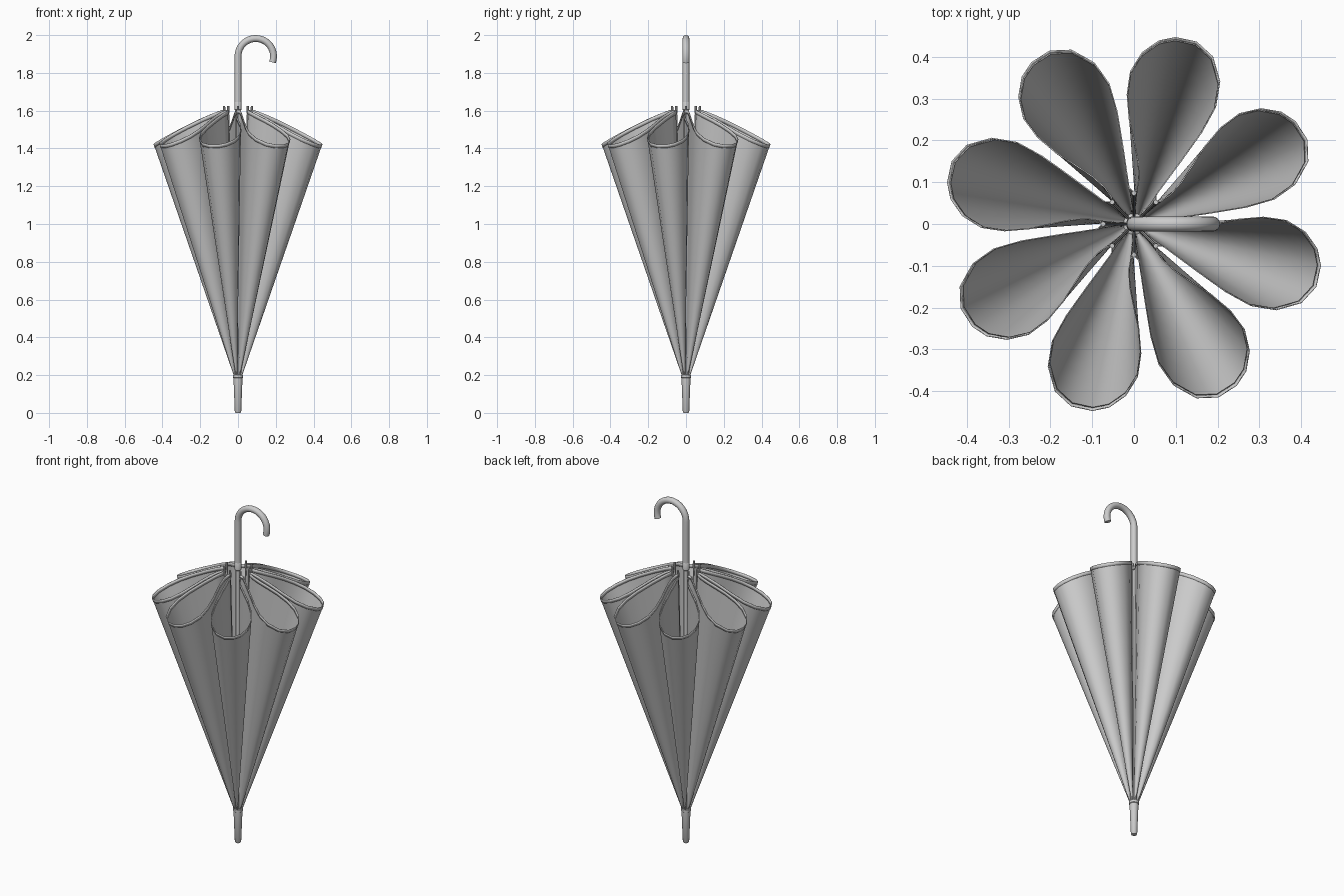
import bpy, bmesh, math
from mathutils import Vector, Matrix

if "Cube" in bpy.data.objects:
    bpy.data.objects.remove(bpy.data.objects["Cube"])


def smooth(ob, angle=40):
    bpy.ops.object.select_all(action='DESELECT')
    ob.select_set(True)
    bpy.context.view_layer.objects.active = ob
    bpy.ops.object.shade_smooth_by_angle(angle=math.radians(angle))


def grid_mesh(name, rows, caps=False, angle=40):
    """Skin closed rings of points into a tube-like mesh."""
    bm = bmesh.new()
    rings = [[bm.verts.new(p) for p in row] for row in rows]
    n = len(rows[0])
    for a, b in zip(rings, rings[1:]):
        for i in range(n):
            j = (i + 1) % n
            bm.faces.new((a[i], a[j], b[j], b[i]))
    if caps:
        bm.faces.new(rings[0][::-1])
        bm.faces.new(rings[-1])
    bmesh.ops.recalc_face_normals(bm, faces=bm.faces)
    me = bpy.data.meshes.new(name)
    bm.to_mesh(me)
    bm.free()
    ob = bpy.data.objects.new(name, me)
    bpy.context.collection.objects.link(ob)
    smooth(ob, angle)
    return ob


def lathe(name, profile, sides=20):
    rows = [[(r * math.cos(a), r * math.sin(a), z)
             for a in (math.tau * k / sides for k in range(sides))]
            for r, z in profile]
    return grid_mesh(name, rows, caps=True)


def tube(name, path, radius, sides=16):
    """Round tube along a path lying in a vertical plane."""
    pts = [Vector(p) for p in path]
    rows = []
    side = Vector((0, 1, 0))
    for i, p in enumerate(pts):
        t = (pts[min(i + 1, len(pts) - 1)] - pts[max(i - 1, 0)]).normalized()
        u = side.cross(t).normalized()
        rows.append([p + radius * (u * math.cos(a) + side * math.sin(a))
                     for a in (math.tau * k / sides for k in range(sides))])
    return grid_mesh(name, rows, caps=True)


# Tapered tip, shaft and handle collar
lathe("tip", [(0.014, 0), (0.017, 0.005), (0.024, 0.185), (0.027, 0.187), (0.027, 0.2), (0.02, 0.205)])
lathe("shaft", [(0.012, 0.19), (0.012, 1.64)])
lathe("handle_collar", [(0.013, 1.6), (0.019, 1.605), (0.019, 1.645), (0.016, 1.65)])

# Hooked handle
R, cz = 0.094, 1.888
hook = [(0, 0, 1.64), (0, 0, 1.75), (0, 0, 1.85)]
for k in range(25):
    a = math.radians(180 - 200 * k / 24)
    hook.append((R + R * math.cos(a), 0, cz + R * math.sin(a)))
tube("handle", hook, 0.018)

# Rim outline of one folded lobe, from one rib to the next (seen from above)
lobe = [(0.075, 0.0), (0.082, -0.007), (0.11, -0.012), (0.15, -0.010), (0.20, 0.0),
        (0.25, 0.011), (0.31, 0.016), (0.365, 0.008), (0.41, -0.02), (0.438, -0.06),
        (0.446, -0.10), (0.435, -0.15), (0.40, -0.188), (0.34, -0.205), (0.28, -0.195),
        (0.22, -0.162), (0.15, -0.112), (0.10, -0.075), (0.07, -0.053)]
rim, base = [], []
for k in range(8):
    rot = Matrix.Rotation(-math.tau * k / 8, 3, 'Z')
    for i, (x, y) in enumerate(lobe):
        t = max(0, (math.hypot(x, y) - 0.075) / 0.385)
        rim.append(rot @ Vector((x, y, 1.605 - 0.185 * t ** 1.2)))
        a = -math.tau / 8 * i / len(lobe)
        base.append(rot @ Vector((0.023 * math.cos(a), 0.023 * math.sin(a), 0.195)))


def canopy_ring(t):
    return [b.lerp(r, t) for b, r in zip(base, rim)]


# Canopy cloth and the hem along its edge
grid_mesh("canopy", [canopy_ring(k / 12) for k in range(13)], angle=60)
hem = grid_mesh("canopy_hem", [canopy_ring(0.985), canopy_ring(1.0)], angle=60)
mod = hem.modifiers.new("thickness", 'SOLIDIFY')
mod.thickness = 0.003
mod.offset = 0

# Ribs with small end tips
for k in range(8):
    for name, path, r in (("rib", [(0.018, 0, 0.2), (0.072, 0, 1.6)], 0.004),
                          ("rib_tip", [(0.071, 0, 1.585), (0.074, 0, 1.625)], 0.006)):
        ob = tube(f"{name}_{k + 1}", path, r, 8)
        ob.rotation_euler.z = math.tau * k / 8
